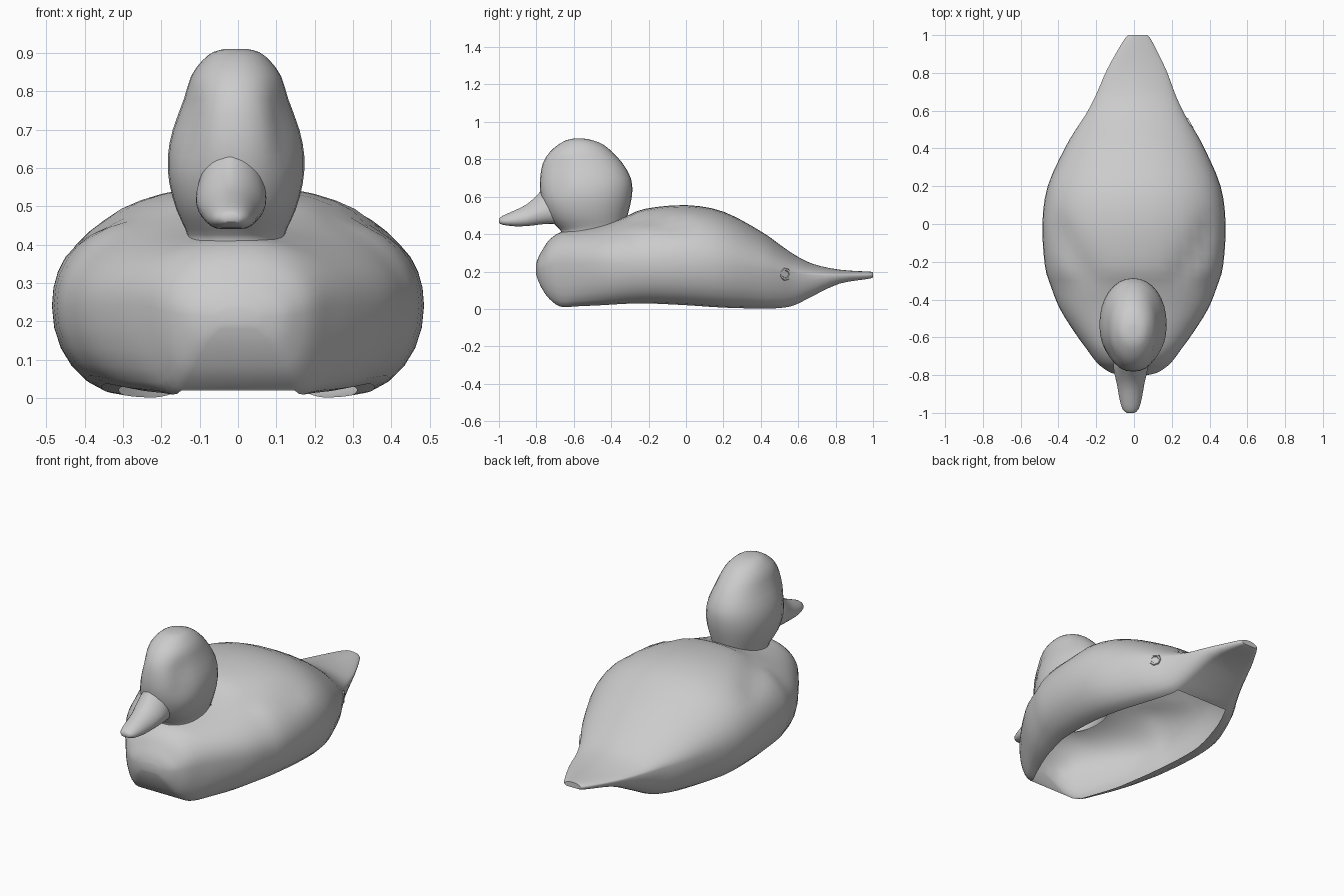
import bpy, bmesh, math
from mathutils import Vector

cube = bpy.data.objects.get("Cube")
if cube:
    bpy.data.objects.remove(cube, do_unlink=True)

grey = bpy.data.materials.new("plain grey")
grey.use_nodes = True
tone = (0.6, 0.6, 0.6, 1)
grey.diffuse_color = tone
grey.node_tree.nodes["Principled BSDF"].inputs["Base Color"].default_value = tone


def resample(rows, steps):
    """Catmull-Rom blend between the given stations."""
    out = []
    for i in range(len(rows) - 1):
        a, b, c, d = (rows[min(max(i + k, 0), len(rows) - 1)] for k in (-1, 0, 1, 2))
        for s in range(steps):
            t = s / steps
            out.append([q + 0.5 * t * (r - p + t * (2 * p - 5 * q + 4 * r - e
                        + t * (3 * (q - r) + e - p)))
                        for p, q, r, e in zip(a, b, c, d)])
    return out + [list(rows[-1])]


def power(v, n):
    return math.copysign(abs(v) ** (2 / n), v)


def long_ring(y, w, low, mid, top, n, flat, cx):
    """Upright section: rounded above, curving in to the two edges of a flat base."""
    under, over = 6, 24
    right = []
    for k in range(under):
        b = math.pi / 2 * (1 - k / under)
        right.append((w * (flat + (1 - flat) * math.cos(b)),
                      mid - (mid - low) * math.sin(b)))
    arc = [math.pi * k / over for k in range(over + 1)]
    crown = [(w * power(math.cos(a), n), mid + (top - mid) * power(max(math.sin(a), 0), n))
             for a in arc]
    left = [(-x, z) for x, z in reversed(right)]
    return [(cx + x, y, z) for x, z in right + crown + left]


def loft(name, rings, keep):
    """Skin the rings, leaving open every face whose centre fails the keep rule."""
    bm = bmesh.new()
    loops = [[bm.verts.new(p) for p in ring] for ring in rings]
    n = len(loops[0])
    for a, b in zip(loops, loops[1:]):
        for k in range(n):
            bm.faces.new((a[k], a[(k + 1) % n], b[(k + 1) % n], b[k]))
    bm.faces.new(loops[0])
    bm.faces.new(loops[-1])
    bmesh.ops.recalc_face_normals(bm, faces=bm.faces)
    spare = [f for f in bm.faces if not keep(f.calc_center_median())]
    bmesh.ops.delete(bm, geom=spare, context="FACES")
    mesh = bpy.data.meshes.new(name)
    bm.to_mesh(mesh)
    bm.free()
    obj = bpy.data.objects.new(name, mesh)
    bpy.context.collection.objects.link(obj)
    return obj


def dent(obj, start, end, radius, push):
    """Press a soft groove into both sides along a segment."""
    a, b = Vector(start), Vector(end)
    for v in obj.data.vertices:
        side = -1 if v.co.x < 0 else 1
        p = Vector((abs(v.co.x), v.co.y, v.co.z))
        t = min(1, max(0, (p - a).dot(b - a) / (b - a).length_squared))
        f = math.exp(-((p - a.lerp(b, t)).length / radius) ** 2)
        v.co += Vector((push[0] * side, push[1], push[2])) * f


def finish(obj, angle):
    obj.data.materials.append(grey)
    bpy.ops.object.select_all(action="DESELECT")
    obj.select_set(True)
    bpy.context.view_layer.objects.active = obj
    bpy.ops.object.shade_smooth_by_angle(angle=math.radians(angle))


# Hollow body and tail: y, half width, base, widest height, top, roundness
body_rows = [
    (-0.803, 0.05, 0.19, 0.21, 0.235, 2),
    (-0.79, 0.115, 0.15, 0.215, 0.275, 2),
    (-0.765, 0.16, 0.1, 0.22, 0.32, 2),
    (-0.73, 0.2, 0.053, 0.23, 0.37, 2.1),
    (-0.67, 0.245, 0.012, 0.24, 0.41, 2.1),
    (-0.58, 0.31, 0.014, 0.24, 0.425, 2.2),
    (-0.45, 0.392, 0.02, 0.24, 0.45, 2.2),
    (-0.33, 0.44, 0.027, 0.24, 0.49, 2.1),
    (-0.22, 0.472, 0.03, 0.24, 0.535, 2.1),
    (0, 0.485, 0.02, 0.24, 0.555, 2.15),
    (0.2, 0.458, 0.007, 0.23, 0.52, 2.15),
    (0.4, 0.37, 0.002, 0.215, 0.415, 2),
    (0.5, 0.313, 0.005, 0.2, 0.345, 1.9),
    (0.58, 0.262, 0.02, 0.19, 0.29, 1.8),
    (0.68, 0.212, 0.07, 0.18, 0.24, 1.7),
    (0.82, 0.155, 0.135, 0.18, 0.21, 1.7),
    (0.97, 0.075, 0.16, 0.18, 0.2, 2),
    (1.0, 0.05, 0.168, 0.18, 0.198, 2),
]


def body_keep(c):
    base = abs(c.x) < 0.05 and c.z < 0.06 and -0.69 < c.y < 0.58
    neck = c.z > 0.3 and (c.x / 0.11) ** 2 + ((c.y + 0.49) / 0.15) ** 2 < 1
    return not (base or neck)


body = loft("body", [long_ring(*r, 0.64, 0.02 * max(0, r[0]) ** 2)
                     for r in resample(body_rows, 3)], body_keep)
dent(body, (0.37, -0.04, 0.42), (0.25, -0.24, 0.46), 0.06, (-0.012, 0, -0.022))
finish(body, 40)

# Head and neck: height, half width, front, back
head_rows = [
    (0.39, 0.14, -0.67, -0.29),
    (0.415, 0.127, -0.668, -0.31),
    (0.44, 0.132, -0.69, -0.325),
    (0.49, 0.155, -0.735, -0.315),
    (0.56, 0.174, -0.765, -0.297),
    (0.63, 0.178, -0.78, -0.287),
    (0.70, 0.165, -0.78, -0.295),
    (0.78, 0.136, -0.765, -0.34),
    (0.84, 0.117, -0.727, -0.395),
    (0.88, 0.088, -0.68, -0.445),
    (0.902, 0.06, -0.64, -0.50),
    (0.91, 0.03, -0.605, -0.54),
]
head_rings = []
for z, w, front, back in resample(head_rows, 2):
    mid, half = (front + back) / 2, (back - front) / 2
    angles = [math.tau * k / 32 for k in range(32)]
    head_rings.append([(w * power(math.cos(a), 2.1) - 0.005,
                        mid + half * power(math.sin(a), 2.1), z) for a in angles])
head = loft("head", head_rings, lambda c: c.z > 0.3901)
dent(head, (0.13, -0.69, 0.74), (0.13, -0.70, 0.66), 0.06, (-0.016, 0, 0))
finish(head, 50)

# Bill
bill_rows = [
    (-1.0, 0.02, 0.46, 0.47, 0.482, 2),
    (-0.98, 0.043, 0.45, 0.468, 0.498, 2),
    (-0.92, 0.06, 0.442, 0.472, 0.525, 1.9),
    (-0.85, 0.072, 0.443, 0.485, 0.56, 1.8),
    (-0.79, 0.086, 0.45, 0.51, 0.615, 1.6),
    (-0.74, 0.092, 0.455, 0.52, 0.67, 1.6),
    (-0.70, 0.085, 0.455, 0.52, 0.67, 1.6),
]
bill = loft("bill", [long_ring(*r, 0.45, -0.018) for r in resample(bill_rows, 2)],
            lambda c: c.y < -0.701)
finish(bill, 50)

# Small raised ring on the left flank
bpy.ops.mesh.primitive_torus_add(major_radius=0.027, minor_radius=0.009,
                                 major_segments=7, minor_segments=6,
                                 location=(0.294, 0.53, 0.185))
ring = bpy.context.object
ring.name = "flank_ring"
ring.rotation_euler = Vector((1, 0.55, 0)).to_track_quat("Z", "Y").to_euler()
finish(ring, 60)
